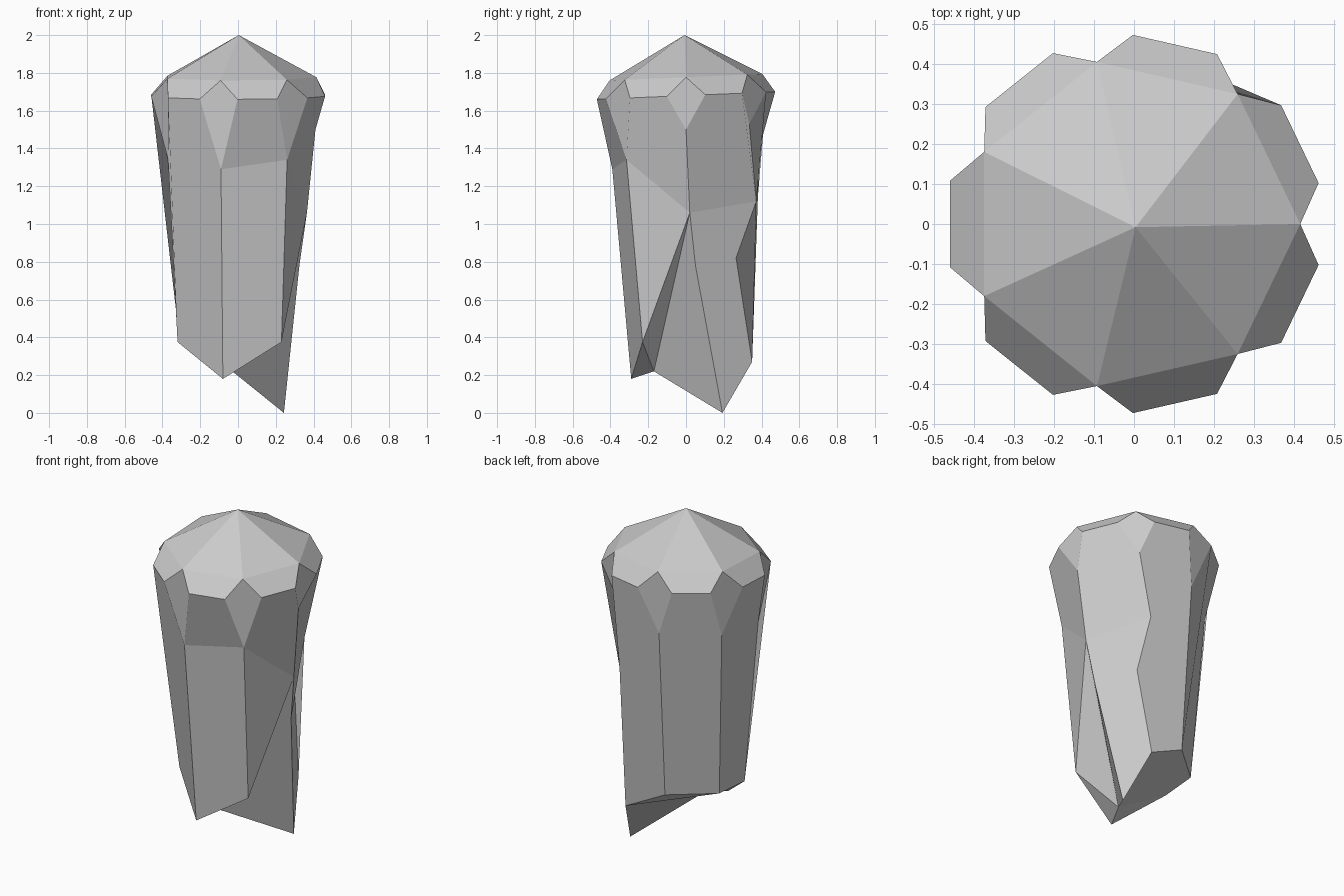
import bpy, bmesh
from math import sin, cos, tau, radians

if "Cube" in bpy.data.objects:
    bpy.data.objects.remove(bpy.data.objects["Cube"])

bm = bmesh.new()
N = 7


def pt(x, y, z):
    return bm.verts.new((x, y, z))


def polar(r, a, z):
    # crown tilts up slightly towards the back
    return pt(r * cos(a), r * sin(a), z + 0.042 * r * sin(a))


def face(*vs):
    bm.faces.new(vs)


step = tau / N
half = radians(13.2)

# Crown: apex, seven corners and two rim points per side
apex = pt(.004, -.008, 2)
V = [polar(0.415, i * step, 1.777) for i in range(N)]
A = [polar(0.472, (i + .5) * step - half, 1.68) for i in range(N)]
C = [polar(0.472, (i + .5) * step + half, 1.68) for i in range(N)]

# Notch tips below each crown corner
T = [pt(*p) for p in [(.41, 0, 1.5), (.24, .335, 1.53), (-.09, .39, 1.41),
                      (-.365, .175, 1.39), (-.37, -.17, 1.34),
                      (-.09, -.39, 1.29), (.26, -.315, 1.34)]]

# Lower ends of the column sides; the first is the inner corner of the break
B = [pt(*p) for p in [(-.03, -.17, .22), (.165, .35, .27), (-.08, .318, .39),
                      (-.31, .12, .385), (-.32, -.11, .375),
                      (-.08, -.29, .18), (.23, -.23, .375)]]

# Points of the broken right side
w0, w1 = pt(.365, .02, 1.06), pt(.19, .372, 1.12)
k, m = pt(.325, .05, .78), pt(.2, .265, .82)
low = pt(.243, .193, 0)

# Crown facets and the notches between the sides
for i in range(N):
    j = (i + 1) % N
    face(apex, V[i], V[j])
    face(V[i], A[i], C[i], V[j])
    face(V[i], C[i - 1], T[i], A[i])

# Column sides running from the rim to the base
for i in (2, 3, 4):
    face(C[i], A[i], T[i], B[i], B[i + 1], T[i + 1])
face(C[1], A[1], T[1], w1, m, B[1], B[2], T[2])
face(A[5], T[5], T[6], C[5])
face(T[5], B[5], B[6], T[6])

# Broken right side
face(A[0], T[0], w0, w1, T[1], C[0])
face(A[6], T[6], w0, T[0], C[6])
face(T[6], B[6], w0)
face(w0, B[6], B[0])
face(w0, B[0], low, k)
face(w0, k, low, B[1], m, w1)

# Sloping underside
face(low, B[0], B[4], B[3], B[2], B[1])
face(B[0], B[5], B[4])
face(B[0], B[6], B[5])

bmesh.ops.recalc_face_normals(bm, faces=bm.faces[:])
mesh = bpy.data.meshes.new("crystal_shard")
bm.to_mesh(mesh)
bm.free()
bpy.context.collection.objects.link(bpy.data.objects.new("crystal_shard", mesh))
